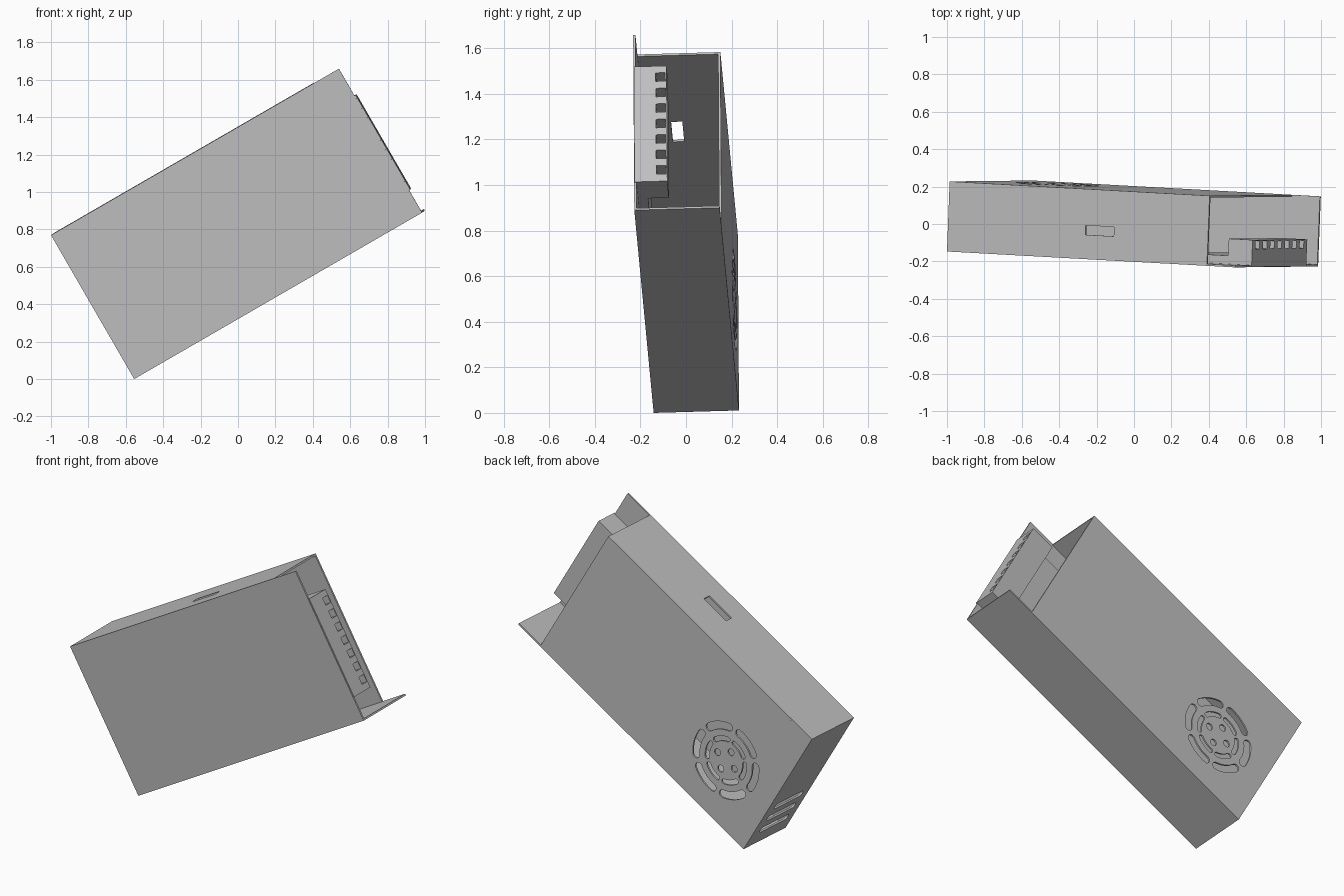
import bpy
from math import cos, sin, radians
from mathutils import Matrix, Vector

if "Cube" in bpy.data.objects:
    bpy.data.objects.remove(bpy.data.objects["Cube"], do_unlink=True)

# Case sizes: length, body length, width, depth, sheet thickness
L, BODY, H, D, T = 1.78, 1.607, 0.889, 0.375, 0.01

# Tilted frame: u = length, v = width, w = depth towards the back
U = Vector((0.8648, -0.0477, 0.4998)).normalized()
V = Vector((-0.5003, -0.0056, 0.8658))
V = (V - U * V.dot(U)).normalized()
W = V.cross(U)
CORNER = Vector((-0.555, -0.142, 0.0))

grey = bpy.data.materials.new("light grey metal")
grey.use_nodes = True
colour = (0.52, 0.52, 0.52, 1)
grey.diffuse_color = colour
grey.node_tree.nodes["Principled BSDF"].inputs["Base Color"].default_value = colour


def rect(a0, a1, b0, b1):
    return [(a0, b0), (a1, b0), (a1, b1), (a0, b1)]


def arc(cx, cy, r, start, end, n):
    angles = [radians(start + (end - start) * i / n) for i in range(n + 1)]
    return [(cx + r * cos(a), cy + r * sin(a)) for a in angles]


def circle(cx, cy, r, n=24):
    return arc(cx, cy, r, 0, 360, n)[:-1]


def stadium(a0, a1, b, r):
    """Round-ended slot running along the first axis."""
    return arc(a1 - r, b, r, -90, 90, 8) + arc(a0 + r, b, r, 90, 270, 8)


def ring_slot(cx, cy, r0, r1, mid, half):
    """Curved slot with round ends, centred on the angle mid."""
    rm, rr = (r0 + r1) / 2, (r1 - r0) / 2
    points = arc(cx, cy, r1, mid - half, mid + half, 14)
    for angle, inner in ((mid + half, True), (mid - half, False)):
        ex = cx + rm * cos(radians(angle))
        ey = cy + rm * sin(radians(angle))
        turn = angle if inner else angle + 180
        points += arc(ex, ey, rr, turn, turn + 180, 6)[1:-1]
        if inner:
            points += arc(cx, cy, r0, mid + half, mid - half, 14)
    return points


def plate(name, loops, axis_a, axis_b, axis_n, low, high):
    """Flat outline with holes, thickened from low to high along axis_n."""
    curve = bpy.data.curves.new(name, "CURVE")
    curve.dimensions = "2D"
    curve.fill_mode = "BOTH"
    curve.extrude = (high - low) / 2
    for loop in loops:
        spline = curve.splines.new("POLY")
        spline.points.add(len(loop) - 1)
        for point, (a, b) in zip(spline.points, loop):
            point.co = (a, b, 0, 1)
        spline.use_cyclic_u = True
    temp = bpy.data.objects.new(name + "_outline", curve)
    bpy.context.collection.objects.link(temp)
    bpy.context.view_layer.update()
    graph = bpy.context.evaluated_depsgraph_get()
    mesh = bpy.data.meshes.new_from_object(temp.evaluated_get(graph))
    bpy.data.objects.remove(temp, do_unlink=True)

    frame = Matrix((axis_a, axis_b, axis_n)).transposed().to_4x4()
    frame.translation = CORNER + axis_n * (low + high) / 2
    mesh.transform(frame)
    if frame.determinant() < 0:
        mesh.flip_normals()
    mesh.name = name
    mesh.materials.clear()
    mesh.materials.append(grey)
    for face in mesh.polygons:
        face.use_smooth = False
        face.material_index = 0
    obj = bpy.data.objects.new(name, mesh)
    bpy.context.collection.objects.link(obj)
    return obj


# Sheet-metal case, open at the terminal end; two walls run past the opening
plate("front_panel", [rect(0, L, 0, H)], U, V, W, 0, T)
plate("lower_side", [rect(0, L, T, D)], U, W, V, 0, T)
plate("upper_side", [rect(0, BODY, T, D), rect(0.85, 1.025, 0.13, 0.18)],
      U, W, V, H - T, H)

# Back panel with the fan grille
fan_u, fan_v = 0.355, 0.355
grille = [rect(0, BODY, T, H - T)]
for k in range(6):
    grille.append(ring_slot(fan_u, fan_v, 0.178, 0.223, 45 + 60 * k, 20))
    grille.append(ring_slot(fan_u, fan_v, 0.112, 0.140, 45 + 60 * k, 20))
for k in range(4):
    x, y = 0.066 * cos(radians(90 * k)), 0.066 * sin(radians(90 * k))
    grille.append(circle(fan_u + x, fan_v + y, 0.02))
plate("back_panel", grille, U, V, W, D - T, D)

# Closed end with three vent slots
vents = [stadium(0.06, 0.31, 0.12 + 0.095 * k, 0.022) for k in range(3)]
plate("vented_end", [rect(T, D - T, T, H - T)] + vents, W, V, U, 0, T)

# Terminal block with seven wire pockets, and the board behind it
v0, v1, top = 0.139, 0.723, 0.146
pockets = [rect(0.098, 0.14, v0 + 0.036 + 0.0785 * k, v0 + 0.079 + 0.0785 * k)
           for k in range(7)]
plate("terminal_block", [rect(0.002, top, v0, v1)] + pockets, W, V, U,
      L - 0.12, L + 0.007)
plate("terminal_back", [rect(T, top, v0, v1)], W, V, U, L - 0.14, L - 0.12)
plate("terminal_base", [rect(T, 0.055, v0, v1)], W, V, U, L - 0.45, L - 0.14)
